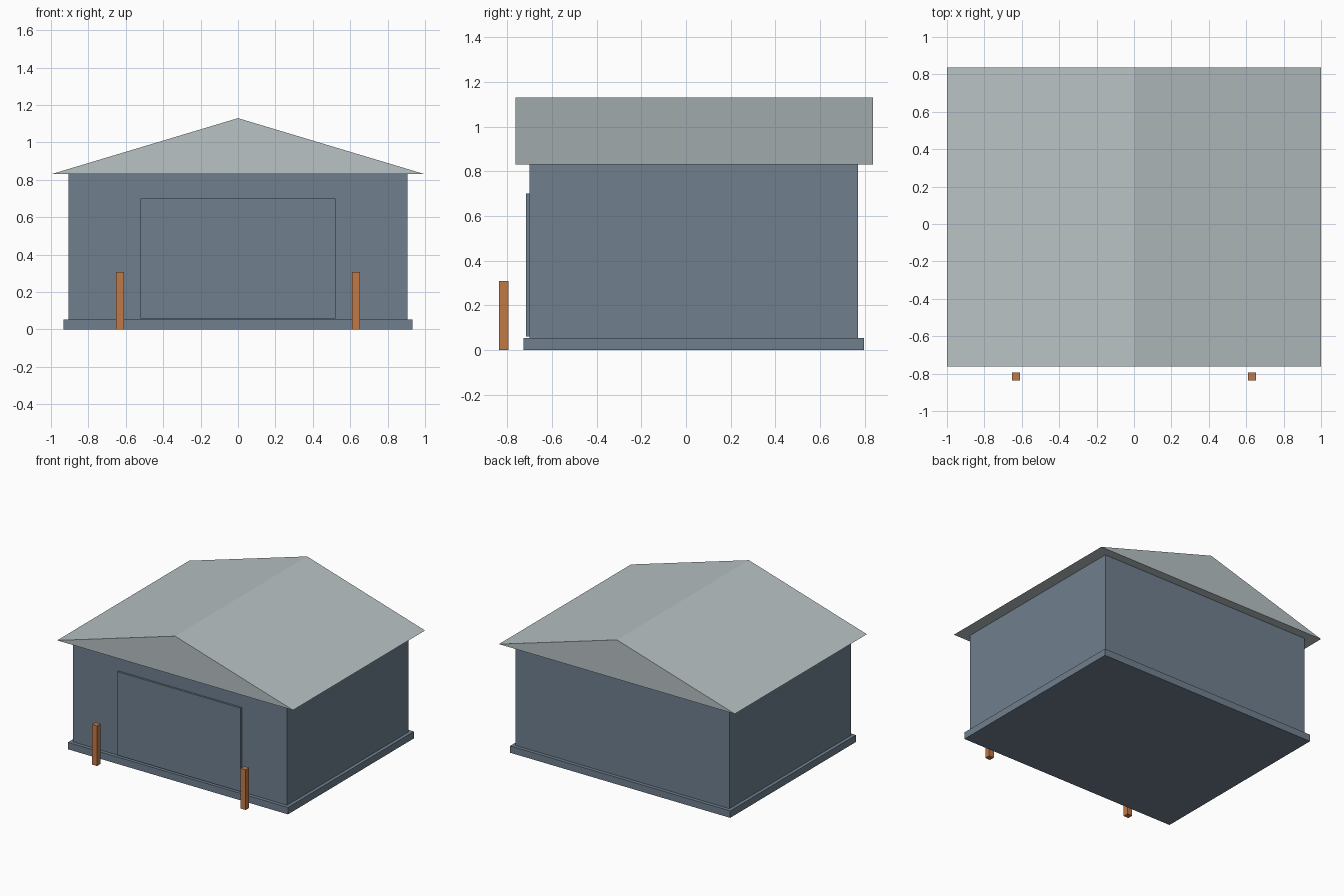
import bpy
import bmesh

default = bpy.data.objects.get("Cube")
if default:
    bpy.data.objects.remove(default, do_unlink=True)


def linear(c):
    c /= 255
    return c / 12.92 if c <= 0.04045 else ((c + 0.055) / 1.055) ** 2.4


def material(name, r, g, b):
    colour = (linear(r), linear(g), linear(b), 1)
    mat = bpy.data.materials.new(name)
    mat.use_nodes = True
    mat.diffuse_color = colour
    bsdf = next(n for n in mat.node_tree.nodes if n.type == "BSDF_PRINCIPLED")
    bsdf.inputs["Base Color"].default_value = colour
    return mat


slate = material("slate blue", 112, 128, 143)
pale_grey = material("pale grey", 184, 194, 196)
orange = material("copper orange", 192, 122, 72)


def prism(name, profile, y0, y1, mat):
    """Extrude an x-z profile from y0 back to y1."""
    bm = bmesh.new()
    face = bm.faces.new([bm.verts.new((x, y0, z)) for x, z in profile])
    moved = bmesh.ops.extrude_face_region(bm, geom=[face], use_keep_orig=True)["geom"]
    verts = [v for v in moved if isinstance(v, bmesh.types.BMVert)]
    bmesh.ops.translate(bm, vec=(0, y1 - y0, 0), verts=verts)
    bmesh.ops.recalc_face_normals(bm, faces=bm.faces)
    mesh = bpy.data.meshes.new(name)
    bm.to_mesh(mesh)
    bm.free()
    mesh.materials.append(mat)
    obj = bpy.data.objects.new(name, mesh)
    bpy.context.collection.objects.link(obj)
    return obj


def box(name, x0, x1, y0, y1, z0, z1, mat):
    return prism(name, [(x0, z0), (x1, z0), (x1, z1), (x0, z1)], y0, y1, mat)


# Building
box("foundation", -0.933, 0.933, -0.727, 0.797, 0, 0.053, slate)
box("walls", -0.907, 0.907, -0.70, 0.77, 0.053, 0.83, slate)
box("garage_door", -0.522, 0.522, -0.715, -0.70, 0.06, 0.70, slate)

# Gabled roof with a flat underside
prism("roof", [(-1, 0.83), (1, 0.83), (0, 1.13)], -0.762, 0.837, pale_grey)

# Posts either side of the door
for side, x in (("right", -0.63), ("left", 0.63)):
    box(side + "_post", x - 0.021, x + 0.021, -0.837, -0.795, 0, 0.308, orange)
